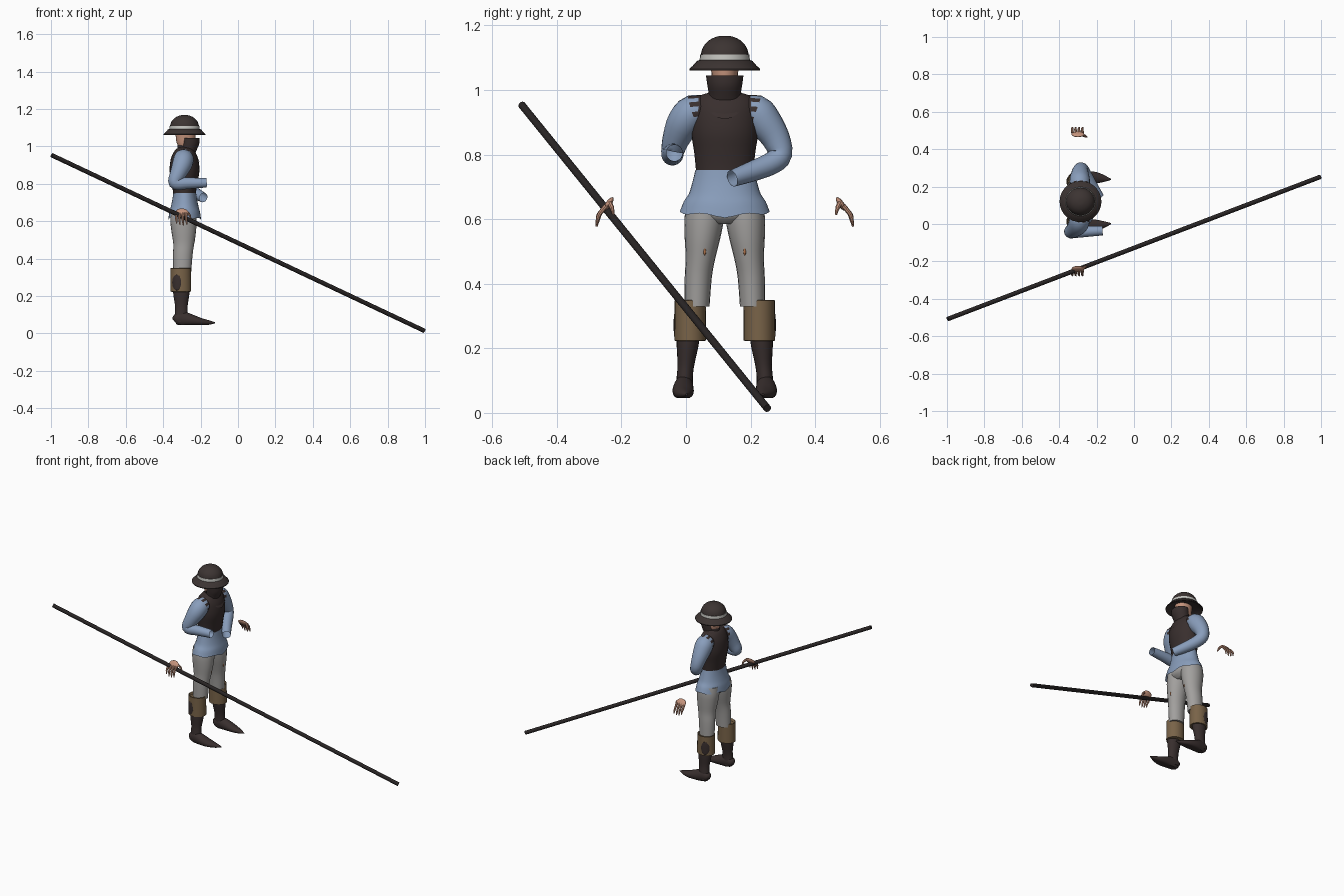
import bpy, bmesh, math
from mathutils import Vector, Quaternion

if "Cube" in bpy.data.objects:
    bpy.data.objects.remove(bpy.data.objects["Cube"])

MID = 0.12   # the figure's mirror plane in y


def material(name, r, g, b):
    m = bpy.data.materials.new(name)
    m.diffuse_color = (r, g, b, 1)
    m.use_nodes = True
    m.node_tree.nodes["Principled BSDF"].inputs["Base Color"].default_value = m.diffuse_color
    return m


DARK = material("dark brown cloth", 0.040, 0.028, 0.027)
HAT = material("hat brown", 0.045, 0.034, 0.032)
BLUE = material("blue shirt", 0.25, 0.34, 0.50)
GREY = material("grey trousers", 0.36, 0.35, 0.34)
TAN = material("tan leather", 0.19, 0.125, 0.065)
SKIN = material("skin", 0.55, 0.29, 0.20)
BAND = material("pale band", 0.55, 0.55, 0.52)
POLE = material("pole black", 0.023, 0.019, 0.019)
RUST = material("rust tear", 0.42, 0.17, 0.07)


def finish(name, bm, mats, angle=40):
    bmesh.ops.recalc_face_normals(bm, faces=bm.faces[:])
    me = bpy.data.meshes.new(name)
    bm.to_mesh(me)
    bm.free()
    for m in mats:
        me.materials.append(m)
    ob = bpy.data.objects.new(name, me)
    bpy.context.collection.objects.link(ob)
    bpy.context.view_layer.objects.active = ob
    ob.select_set(True)
    bpy.ops.object.shade_smooth_by_angle(angle=math.radians(angle))
    ob.select_set(False)
    return ob


def smooth_path(pts, sub):
    """Catmull-Rom through the points, radii included."""
    out = []
    for i in range(len(pts) - 1):
        p = [pts[max(0, min(len(pts) - 1, i + k))] for k in (-1, 0, 1, 2)]
        for s in range(sub):
            t = s / sub
            out.append([0.5 * (2 * b + (c - a) * t + (2 * a - 5 * b + 4 * c - d) * t * t
                               + (3 * b - a - 3 * c + d) * t ** 3) for a, b, c, d in zip(*p)])
    return out + [list(pts[-1])]


def sweep(name, pts, mats, n=20, sub=3, upright=False, caps=True, shape=None, paint=None):
    """Elliptical rings (x, y, z, ra, rb) skinned along a path; upright keeps rings level."""
    pts = [p if len(p) == 5 else (*p, p[3]) for p in pts]
    path = smooth_path(pts, sub)
    bm = bmesh.new()
    rings, q, old = [], Quaternion(), None
    for i, p in enumerate(path):
        if not upright:
            a, b = path[max(0, i - 1)], path[min(len(path) - 1, i + 1)]
            d = (Vector(b[:3]) - Vector(a[:3])).normalized()
            q = d.to_track_quat('Z', 'Y') if old is None else old.rotation_difference(d) @ q
            old = d
        ring = []
        for k in range(n):
            t = 2 * math.pi * k / n
            v = Vector(p[:3]) + q @ Vector((p[3] * math.cos(t), p[4] * math.sin(t), 0))
            ring.append(bm.verts.new(shape(v, i, t) if shape else v))
        rings.append(ring)
    for i in range(len(rings) - 1):
        for k in range(n):
            j = (k + 1) % n
            f = bm.faces.new((rings[i][k], rings[i][j], rings[i + 1][j], rings[i + 1][k]))
            if paint:
                f.material_index = paint(i, k)
    if caps:
        bm.faces.new(rings[0])
        bm.faces.new(rings[-1])
    return finish(name, bm, mats)


def stack(name, x, y, rows, mats, **kw):
    """Level rings (z, rx, ry) over one spot."""
    return sweep(name, [(x, y, z, a, b) for z, a, b in rows], mats, upright=True, **kw)


def ellipsoid(name, centre, size, mat, bend=None):
    bm = bmesh.new()
    bmesh.ops.create_uvsphere(bm, u_segments=20, v_segments=12, radius=1)
    for v in bm.verts:
        v.co = Vector([c * s for c, s in zip(v.co, size)])
        if bend:
            v.co = bend(v.co)
        v.co += Vector(centre)
    return finish(name, bm, [mat])


# Hat: dome, band and sloping brim
HX = -0.286
stack("hat_dome", HX, MID, [(1.085, .078, .075), (1.11, .077, .074), (1.135, .068, .066),
      (1.155, .048, .047), (1.166, .022, .022), (1.168, .004, .004)], [HAT], n=28)
stack("hat_band", HX, MID, [(1.093, .081, .078), (1.11, .079, .076)], [BAND], n=28, sub=1)
stack("hat_brim", HX, MID, [(1.095, .074, .072), (1.09, .089, .086), (1.075, .102, .099),
      (1.065, .112, .11), (1.06, .111, .109), (1.068, .098, .095), (1.08, .074, .072)],
      [HAT], n=28, sub=1)

# Head, neck and face scarf
stack("head", -.28, MID, [(.985, .028, .028), (1.01, .044, .036), (1.04, .052, .04),
      (1.09, .054, .045)], [SKIN])
stack("neck", -.29, MID, [(.95, .035, .035), (1.01, .032, .032)], [DARK], sub=1)
sweep("face_scarf", [(-.268, MID, .965, .04, .05), (-.262, MID, .985, .043, .049),
      (-.255, MID, 1.015, .048, .054), (-.252, MID, 1.045, .046, .058)], [DARK],
      upright=True, caps=False)

# Vest body
stack("vest", -.286, MID, [(.735, .06, .088), (.76, .062, .09), (.81, .07, .095),
      (.87, .08, .104), (.93, .074, .102), (.965, .06, .094), (.985, .046, .072),
      (.992, .034, .04)], [DARK], n=28)


# Pointed drape of the scarf lying on the chest
def drape(v, i, t):
    front = max(0, math.cos(t)) ** 3
    return v + Vector((.012 * front, 0, -.045 * front)) if i < 3 else v


stack("scarf_drape", -.28, MID, [(.955, .066, .078), (.985, .048, .062), (.996, .036, .04)],
      [DARK], n=28, caps=False, shape=drape)


# Shirt skirt with a wavy hem below the vest
def hem(v, i, t):
    wave = max(0, i - 5) / 7
    return v + Vector((0, 0, wave * (.012 * abs(math.sin(t)) - .004 * math.cos(6 * t))))


stack("shirt_skirt", -.285, MID, [(.752, .061, .091), (.715, .066, .1), (.675, .075, .112),
      (.645, .083, .127), (.608, .088, .139)], [BLUE], n=32, caps=False, shape=hem)


# Sleeves, with a ragged vest armhole at the shoulder
def armhole(i, k):
    return 1 if i < 2 or (i == 2 and k % 2) else 0


sweep("right_sleeve", [(-.288, .07, .93, .045), (-.29, .025, .932, .054), (-.30, -.006, .90, .053),
      (-.322, -.03, .85, .043), (-.338, -.041, .812, .036), (-.322, -.042, .80, .034),
      (-.27, -.04, .803, .031), (-.168, -.036, .805, .025)], [BLUE, DARK],
      caps=False, paint=armhole)
sweep("left_sleeve", [(-.288, .17, .93, .045), (-.29, .215, .932, .054), (-.29, .244, .90, .053),
      (-.288, .278, .85, .044), (-.28, .292, .80, .037), (-.262, .265, .773, .035),
      (-.23, .21, .75, .032), (-.185, .143, .726, .026)], [BLUE, DARK],
      caps=False, paint=armhole)

# Hips
stack("hips", -.29, MID, [(.70, .058, .088), (.65, .068, .108), (.61, .068, .108),
      (.585, .045, .06)], [GREY], n=28)


def foot_sole(v, i, t):
    v.z = max(v.z, .046)
    return v


for side, s in (("right", -1), ("left", 1)):
    def at(x, d, z, *r):
        return (x, MID + s * d, z, *r)

    # Trouser leg
    sweep(side + "_trouser_leg", [at(-.292, .062, .65, .066, .056), at(-.292, .064, .60, .07, .061),
          at(-.29, .069, .54, .065, .055), at(-.29, .075, .48, .056, .046),
          at(-.295, .082, .42, .052, .042), at(-.298, .086, .33, .048, .039)], [GREY], upright=True)
    # Small tear in the trouser front
    ellipsoid(side + "_trouser_tear", at(-.234, .062, .50), (.004, .004, .012), RUST)
    # Boot cuff with a rolled thickness
    stack(side + "_boot_cuff", -.306, MID + s * .107, [(.335, .046, .04), (.35, .052, .046),
          (.348, .055, .048), (.224, .056, .049), (.222, .046, .04)], [TAN], sub=1, n=24)
    # Dark patch wrapped on the outer side of the cuff
    ellipsoid(side + "_cuff_patch", at(-.306, .107, .272), (.024, .003, .042), DARK,
              lambda c: Vector((c.x - .022, c.y + s * .0495 * math.sqrt(1 - ((c.x - .022) / .056) ** 2), c.z)))
    # Boot shaft
    sweep(side + "_boot_shaft", [at(-.303, .112, .26, .046, .036), at(-.303, .115, .21, .043, .034),
          at(-.303, .12, .15, .034, .026), at(-.303, .124, .11, .034, .025),
          at(-.305, .125, .06, .036, .027)], [DARK], upright=True)
    # Pointed shoe
    sweep(side + "_shoe", [at(-.345, .125, .07, .006, .006), at(-.335, .125, .075, .024, .026),
          at(-.30, .126, .078, .029, .04), at(-.25, .129, .07, .033, .032),
          at(-.20, .127, .062, .03, .021), at(-.155, .122, .058, .016, .012),
          at(-.123, .118, .057, .003, .003)], [DARK], shape=foot_sole)

    # Open hand hanging clear of the body
    ellipsoid(side + "_palm", at(-.30, .36, .647), (.034, .011, .021), SKIN,
              lambda c: Vector((c.x, c.y - s * .55 * c.z, c.z)))
    for k in range(4):
        x = -.328 + k * .018
        drop = (.012, .003, 0, .006)[k]
        sweep(f"{side}_finger_{k + 1}", [at(x, .367, .642, .0075), at(x - .003, .385, .62, .007),
              at(x - .002, .392, .60 + drop, .006), at(x, .397, .577 + drop, .003)], [SKIN], n=8, sub=2)
    sweep(side + "_thumb", [at(-.275, .357, .65, .008), at(-.26, .349, .635, .007),
          at(-.252, .345, .614, .003)], [SKIN], n=8, sub=2)

# Long pole
sweep("pole", [(-.996, -.508, .953, .012), (.996, .252, .014, .012)], [POLE], n=12, sub=8)
